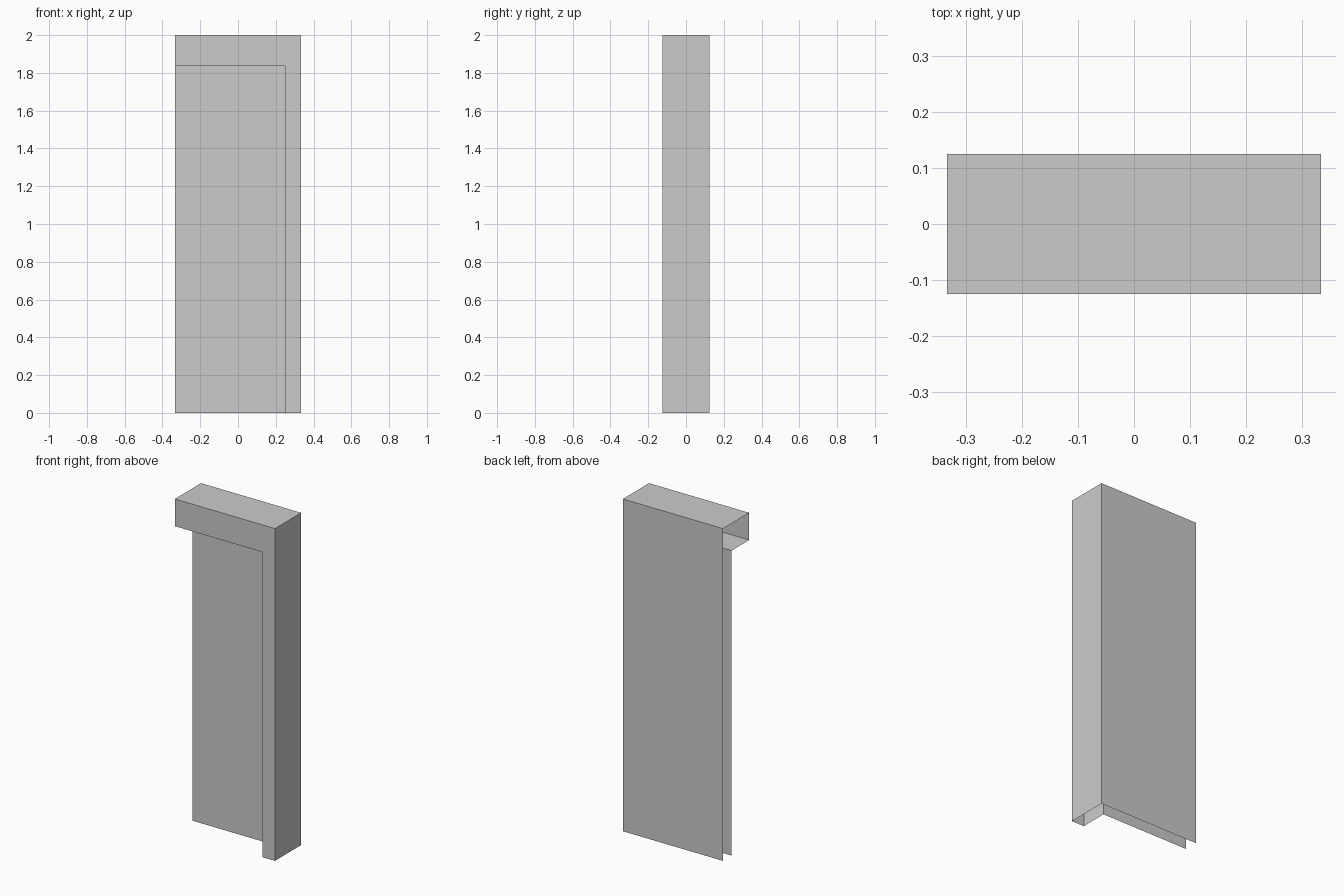
import bpy

if "Cube" in bpy.data.objects:
    bpy.data.objects.remove(bpy.data.objects["Cube"])

W, D, H = 1 / 3, 0.1245, 2.0     # half width, half depth, height
IN_X, IN_Z = 0.25, 1.836         # opening edge of the frame
PANEL_Y = 0.042                  # depth of the recessed panel


def make(name, verts, faces):
    mesh = bpy.data.meshes.new(name)
    mesh.from_pydata(verts, [], faces)
    mesh.update()
    obj = bpy.data.objects.new(name, mesh)
    bpy.context.collection.objects.link(obj)
    return obj


def panel(name, x, z, y, facing_back=False):
    """Upright sheet from the left edge to x, floor to z."""
    face = (3, 2, 1, 0) if facing_back else (0, 1, 2, 3)
    return make(name, [(-W, y, 0), (x, y, 0), (x, y, z), (-W, y, z)], [face])


# Frame: cross-section (x, z, y) swept along the head and down the jamb
section = [(W, H, D), (W, H, -D), (IN_X, IN_Z, -D), (IN_X, IN_Z, PANEL_Y)]
verts, faces = [], []
for x, z, y in section:
    verts += [(-W, y, z), (x, y, z), (x, y, 0)]
for r in range(len(section) - 1):
    for i in range(2):
        a, b = r * 3 + i, r * 3 + 3 + i
        faces.append((a, b, b + 1, a + 1))
make("frame", verts, faces)

# Recessed front panel and full back sheet; left end and bottom stay open
panel("recessed_panel", IN_X, IN_Z, PANEL_Y)
panel("back_panel", W, H, D, facing_back=True)
